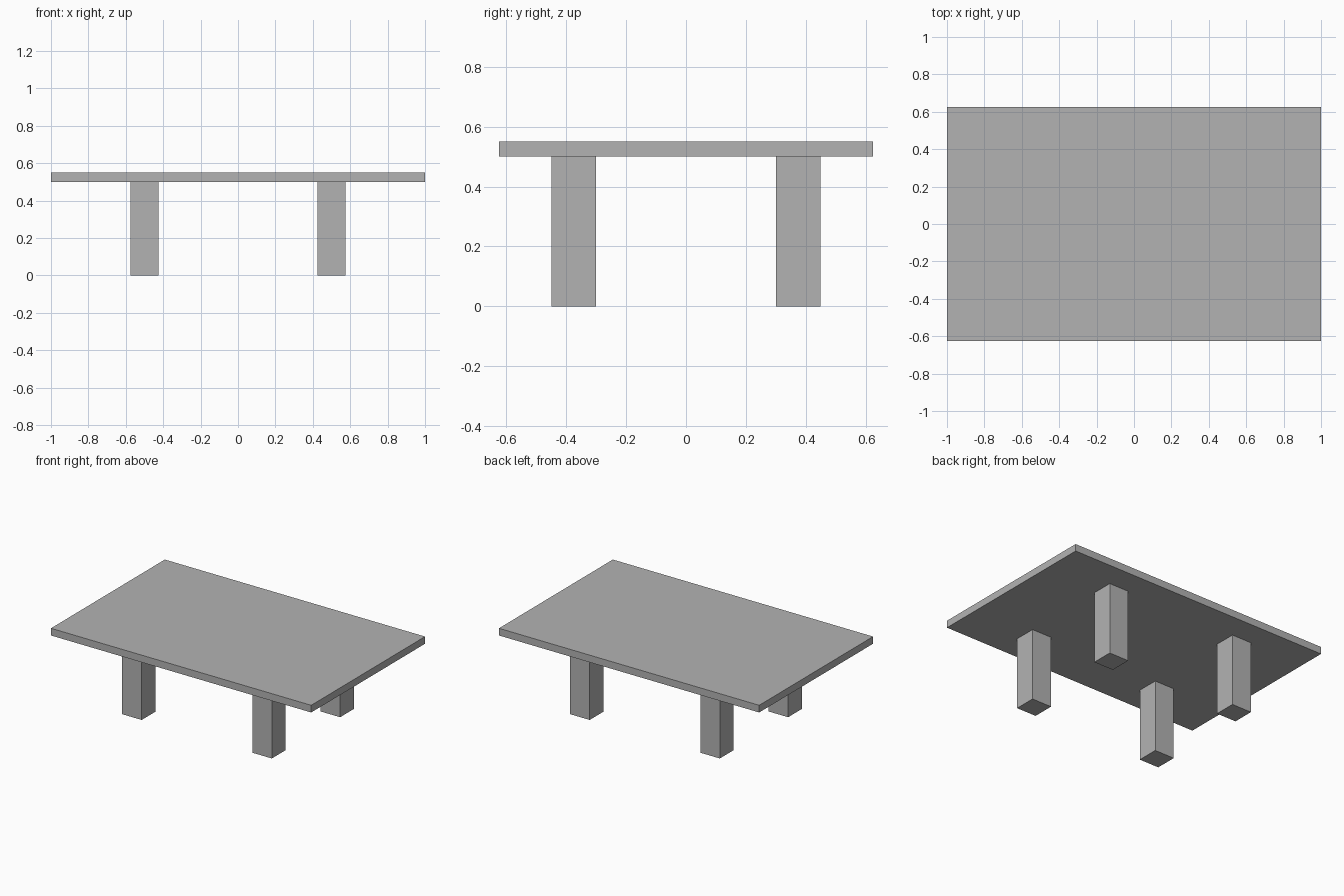
import bpy

old = bpy.data.objects.get("Cube")
if old:
    bpy.data.objects.remove(old, do_unlink=True)

# Single flat grey
grey = bpy.data.materials.new("plain_grey")
grey.use_nodes = True
colour = (0.45, 0.45, 0.45, 1.0)
grey.diffuse_color = colour
grey.node_tree.nodes["Principled BSDF"].inputs["Base Color"].default_value = colour


def box(name, size, centre):
    bpy.ops.mesh.primitive_cube_add(size=1, location=centre)
    ob = bpy.context.object
    ob.name = name
    ob.scale = size
    bpy.ops.object.transform_apply(location=False, rotation=False, scale=True)
    ob.data.materials.append(grey)
    return ob


LEG_HEIGHT = 0.5
LEG_WIDTH = 0.15
TOP_THICKNESS = 0.05

# Table top
box("table_top", (2.0, 1.25, TOP_THICKNESS), (0, 0, LEG_HEIGHT + TOP_THICKNESS / 2))

# Four square legs, set in from the edges
for x_side, x_name in ((1, "left"), (-1, "right")):
    for y_side, y_name in ((-1, "front"), (1, "back")):
        box(f"{y_name}_{x_name}_leg", (LEG_WIDTH, LEG_WIDTH, LEG_HEIGHT),
            (x_side * 0.5, y_side * 0.375, LEG_HEIGHT / 2))
